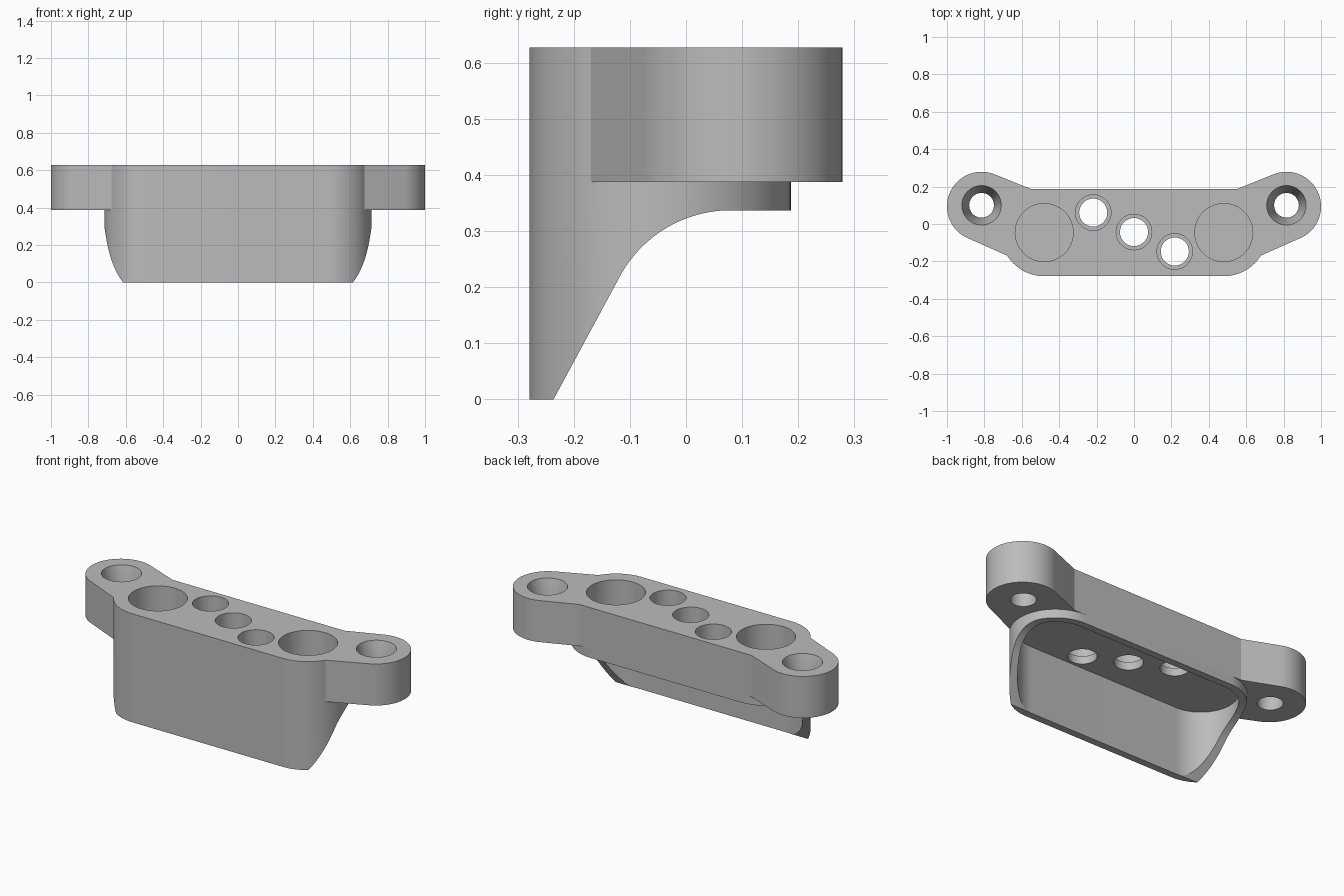
import bpy
import bmesh
from math import sin, cos, radians
from mathutils import Matrix, Vector

cube = bpy.data.objects.get("Cube")
if cube:
    bpy.data.objects.remove(cube)

grey = bpy.data.materials.new("plain grey")
grey.use_nodes = True
colour = (0.5, 0.5, 0.5, 1)
grey.diffuse_color = colour
grey.node_tree.nodes["Principled BSDF"].inputs["Base Color"].default_value = colour

TOP, SPLIT = 0.627, 0.387             # flange top and underside
BODY = Vector((0.48, -0.046))         # centre of the rounded body end
EAR = Vector((0.815, 0.094))          # centre of the mounting ear
BODY_R, EAR_R, WALL = 0.233, 0.185, 0.041


def arc(c, r, start, end, steps=32):
    angles = [radians(start + (end - start) * i / steps) for i in range(steps + 1)]
    return [(c[0] + r * cos(a), c[1] + r * sin(a)) for a in angles]


def mirrored(half):
    return half + [(-x, y) for x, y in reversed(half)]


def finish(name, bm):
    bmesh.ops.recalc_face_normals(bm, faces=bm.faces)
    mesh = bpy.data.meshes.new(name)
    bm.to_mesh(mesh)
    bm.free()
    mesh.materials.append(grey)
    obj = bpy.data.objects.new(name, mesh)
    bpy.context.collection.objects.link(obj)
    return obj


def prism(name, points, low, high, along_x=False):
    bm = bmesh.new()
    place = (lambda p: (low, *p)) if along_x else (lambda p: (*p, low))
    face = bm.faces.new([bm.verts.new(place(p)) for p in points])
    moved = bmesh.ops.extrude_face_region(bm, geom=[face])["geom"]
    step = Vector((high - low, 0, 0)) if along_x else Vector((0, 0, high - low))
    bmesh.ops.translate(bm, vec=step, verts=[v for v in moved if isinstance(v, bmesh.types.BMVert)])
    return finish(name, bm)


def bore(centre, low, high, r_low, r_high=None):
    bm = bmesh.new()
    bmesh.ops.create_cone(bm, cap_ends=True, segments=64, radius1=r_low,
                          radius2=r_high or r_low, depth=high - low,
                          matrix=Matrix.Translation((*centre, (low + high) / 2)))
    return finish("bore_cutter", bm)


def select_only(obj):
    bpy.ops.object.select_all(action="DESELECT")
    obj.select_set(True)
    bpy.context.view_layer.objects.active = obj


def cut(obj, cutter):
    cutter.hide_render = True
    select_only(obj)
    mod = obj.modifiers.new("cut", "BOOLEAN")
    mod.operation, mod.solver, mod.object = "DIFFERENCE", "EXACT", cutter
    bpy.ops.object.modifier_apply(modifier=mod.name)
    bpy.data.objects.remove(cutter)


# Upper flange with an ear at each end
half = arc(BODY, BODY_R, -90, -32) + arc(EAR, EAR_R, -65, 113, 48)
half.append((0.55, BODY.y + BODY_R))
flange = prism("mounting_flange", mirrored(half), SPLIT, TOP)

# Ear screw holes with deep tapered seats, and large blind pockets
for side in (-1, 1):
    ear = (side * EAR.x, EAR.y + 0.006)
    cut(flange, bore(ear, SPLIT - 0.1, TOP - 0.1, 0.066))
    cut(flange, bore(ear, TOP - 0.15, TOP + 0.002, 0.066, 0.106))
    cut(flange, bore((side * BODY.x, BODY.y), SPLIT + 0.045, TOP + 0.1, 0.155))

# Diagonal row of stepped through holes
for i in (-1, 0, 1):
    spot = (i * 0.218, -0.043 - i * 0.104)
    cut(flange, bore(spot, SPLIT - 0.1, TOP + 0.1, 0.075))
    cut(flange, bore(spot, SPLIT + 0.045, TOP + 0.1, 0.095))

# Hollow skirt below the flange, its back cut away by a curved slope
skirt = prism("hollow_skirt", mirrored(arc(BODY, BODY_R, -90, 90, 48)), 0, SPLIT)
cut(skirt, prism("cavity_cutter", mirrored(arc(BODY, BODY_R - WALL, -90, 90, 48)), -0.1, SPLIT + 0.1))
slope = [(-0.236, -0.1), (-0.236, 0)] + arc((0.08, 0.112), 0.225, 150, 90, 24)
slope += [(0.4, 0.337), (0.4, -0.1)]
cut(skirt, prism("slope_cutter", slope, -1, 1, along_x=True))

for obj in (flange, skirt):
    select_only(obj)
    bpy.ops.object.shade_smooth_by_angle(angle=radians(20))
